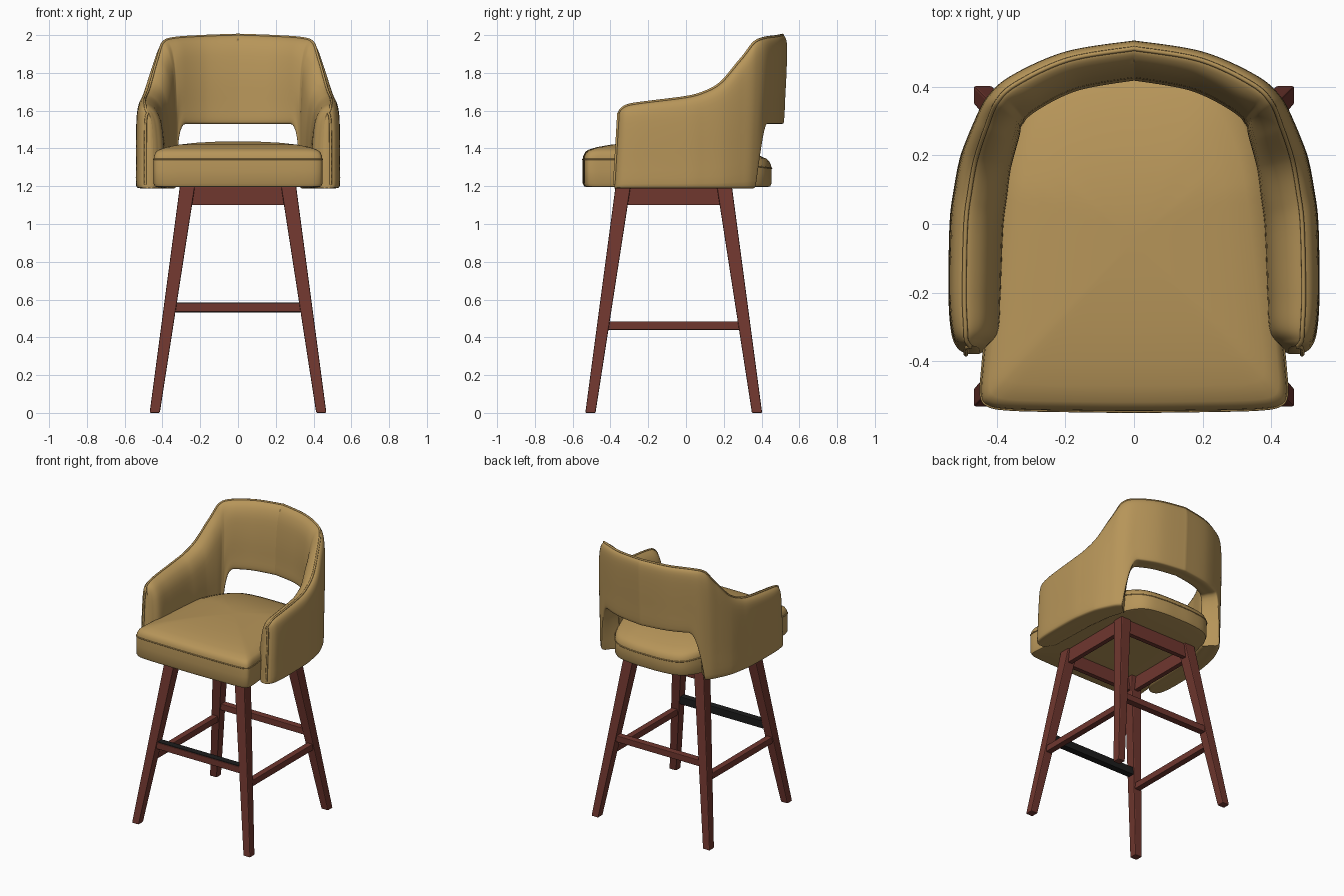
import bpy, bmesh, math
from mathutils import Vector

cube = bpy.data.objects.get("Cube")
if cube:
    bpy.data.objects.remove(cube, do_unlink=True)


def material(name, rgb):
    m = bpy.data.materials.new(name)
    m.use_nodes = True
    m.diffuse_color = (*rgb, 1)
    m.node_tree.nodes["Principled BSDF"].inputs["Base Color"].default_value = (*rgb, 1)
    return m


LEATHER = material("tan leather", (0.47, 0.30, 0.10))
WOOD = material("red brown wood", (0.16, 0.038, 0.028))
METAL = material("black metal", (0.012, 0.012, 0.012))


def spline(points, steps, closed=False):
    """Catmull-Rom interpolation of tuples of any length."""
    pts = [Vector(p) for p in points]
    n = len(pts)
    get = (lambda i: pts[i % n]) if closed else (lambda i: pts[max(0, min(n - 1, i))])
    out = []
    for i in range(n if closed else n - 1):
        a, b, c, d = (get(i + k) for k in (-1, 0, 1, 2))
        for s in range(steps):
            t = s / steps
            out.append(0.5 * (2 * b + (c - a) * t + (2 * a - 5 * b + 4 * c - d) * t ** 2
                              + (3 * b - a - 3 * c + d) * t ** 3))
    if not closed:
        out.append(pts[-1])
    return out


def loft(name, rings, mat, smooth=True, bevel=0):
    """Skin a row of equal rings and cap both ends."""
    bm = bmesh.new()
    rows = [[bm.verts.new(p) for p in r] for r in rings]
    n = len(rows[0])
    for a, b in zip(rows, rows[1:]):
        for i in range(n):
            j = (i + 1) % n
            bm.faces.new((a[i], a[j], b[j], b[i]))
    bm.faces.new(rows[0])
    bm.faces.new(rows[-1])
    bmesh.ops.recalc_face_normals(bm, faces=bm.faces)
    me = bpy.data.meshes.new(name)
    bm.to_mesh(me)
    bm.free()
    me.materials.append(mat)
    ob = bpy.data.objects.new(name, me)
    bpy.context.collection.objects.link(ob)
    if bevel:
        mod = ob.modifiers.new("edges", 'BEVEL')
        mod.width, mod.segments = bevel, 2
    if smooth:
        bpy.ops.object.select_all(action='DESELECT')
        ob.select_set(True)
        bpy.context.view_layer.objects.active = ob
        bpy.ops.object.shade_smooth_by_angle(angle=math.radians(40))
    return ob


def square(x, y, z, half):
    return [(x + i * half, y + j * half, z) for i, j in ((-1, -1), (1, -1), (1, 1), (-1, 1))]


def box(name, lo, hi, mat):
    rings = [[(lo[0], lo[1], z), (hi[0], lo[1], z), (hi[0], hi[1], z), (lo[0], hi[1], z)]
             for z in (lo[2], hi[2])]
    return loft(name, rings, mat, smooth=False, bevel=0.004)


def piping(name, points, radius, closed=False):
    cu = bpy.data.curves.new(name, 'CURVE')
    cu.dimensions = '3D'
    cu.bevel_depth, cu.bevel_resolution = radius, 1
    sp = cu.splines.new('POLY')
    sp.points.add(len(points) - 1)
    for p, co in zip(sp.points, points):
        p.co = (*co, 1)
    sp.use_cyclic_u = closed
    cu.materials.append(LEATHER)
    bpy.context.collection.objects.link(bpy.data.objects.new(name, cu))


# Wraparound shell: outer x, outer y, thickness, top height from arm tip to back centre
keys = [(.49, -.355, .04, 1.585), (.515, -.34, .088, 1.61), (.532, -.30, .135, 1.63),
        (.54, -.2, .15, 1.645), (.537, 0, .155, 1.67), (.525, .1, .155, 1.695),
        (.505, .2, .15, 1.75), (.47, .3, .14, 1.86), (.43, .38, .125, 1.955),
        (.36, .44, .115, 1.982), (.2, .51, .105, 1.993), (0, .542, .1, 2.0)]
# Section: distance across from the outside, height fraction
section = spline([(.5, 0), (.1, 0), (0, .05), (0, .3), (0, .6), (.03, .85), (.12, .96), (.3, 1),
                  (.5, .985), (.72, .92), (.9, .78), (1, .5), (1, .2), (1, .05), (.9, 0)], 3, True)
TOP = 21  # section index of the crest


def clamp(v):
    return max(0, min(1, v))


stations = spline(keys, 12)
half = []
for i, (x, y, thick, top) in enumerate(stations):
    a, b = stations[max(0, i - 1)], stations[min(len(stations) - 1, i + 1)]
    tangent = Vector((b[0] - a[0], b[1] - a[1])).normalized()
    normal = Vector((-tangent.y, tangent.x))
    if y < -.1:
        normal = Vector((-1, 0))
    if i == len(stations) - 1:
        normal = Vector((0, -1))
    # The lower edge lifts at the back to leave an open window
    bottom = 1.19 + .34 * (1 - (1 - clamp((.41 - x) / .09)) ** 2.5)
    ring = []
    for across, h in section:
        z = bottom + h * (top - bottom)
        px, py = Vector((x, y)) + normal * across * thick
        py -= .05 * (2 - z) * clamp((y - .2) / .25)
        py -= .06 * (1.6 - z) * clamp(-y / .36)
        ring.append((px, py, z))
    half.append(ring)


def flip(points):
    return [(-x, y, z) for x, y, z in points]


shell = half + [flip(r) for r in half[-2::-1]]
loft("back_and_arm_shell", shell, LEATHER)

# Welt along the crest and down the front of each arm
tip = [(x, y - .002, z) for x, y, z in half[0][6:TOP + 1]]
crest = [(x, y, z + .001) for x, y, z in (r[TOP] for r in shell[1:-1])]
piping("shell_piping", tip + crest + flip(tip[::-1]), .007)

# Seat cushion
side = [(.2, -.545), (.36, -.541), (.425, -.53), (.446, -.50), (.442, -.42), (.43, -.3), (.41, -.1),
        (.39, .08), (.36, .24), (.31, .36), (.24, .425), (.12, .45)]
outline = spline([(0, -.547)] + side + [(0, .453)] + [(-x, y) for x, y in side[::-1]], 5, True)


def cushion_ring(scale, z):
    ring = []
    for x, y in outline:
        py = (y + .05) * scale - .05
        drop = .05 * clamp((py - .1) / .35) * clamp((z - 1.25) / .1)
        ring.append((x * scale, py, z - drop))
    return ring


layers = [(.4, 1.195), (.95, 1.195), (.985, 1.199), (1, 1.215), (1, 1.28), (1, 1.34), (.993, 1.362),
          (.975, 1.38), (.945, 1.392), (.85, 1.407), (.7, 1.42), (.5, 1.43), (.25, 1.436), (.05, 1.438)]
loft("seat_cushion", [cushion_ring(*l) for l in layers], LEATHER)
piping("seat_welt", cushion_ring(1, 1.342), .004, True)

# Base: four splayed legs around a slightly forward centre
CY = -.065
for sx, across in ((1, "left"), (-1, "right")):
    for sy, along in ((-1, "front"), (1, "back")):
        loft(f"{along}_{across}_leg",
             [square(sx * .441, CY + sy * .441, 0, .027), square(sx * .268, CY + sy * .268, 1.2, .04)],
             WOOD, smooth=False, bevel=.006)

# Apron rails and stretchers
for s, along, across in ((-1, "front", "right"), (1, "back", "left")):
    box(f"{along}_apron", (-.26, CY + s * .28 - .017, 1.1), (.26, CY + s * .28 + .017, 1.198), WOOD)
    box(f"{across}_apron", (s * .28 - .017, CY - .26, 1.1), (s * .28 + .017, CY + .26, 1.198), WOOD)
    box(f"{along}_stretcher", (-.355, CY + s * .362 - .024, .535), (.355, CY + s * .362 + .024, .58), WOOD)
    box(f"{across}_stretcher", (s * .375 - .022, CY - .37, .44), (s * .375 + .022, CY + .37, .485), WOOD)

# Metal foot guard wrapping the top, back and underside of the front stretcher
box("foot_guard", (-.33, CY - .38, .531), (.33, CY - .332, .585), METAL)
